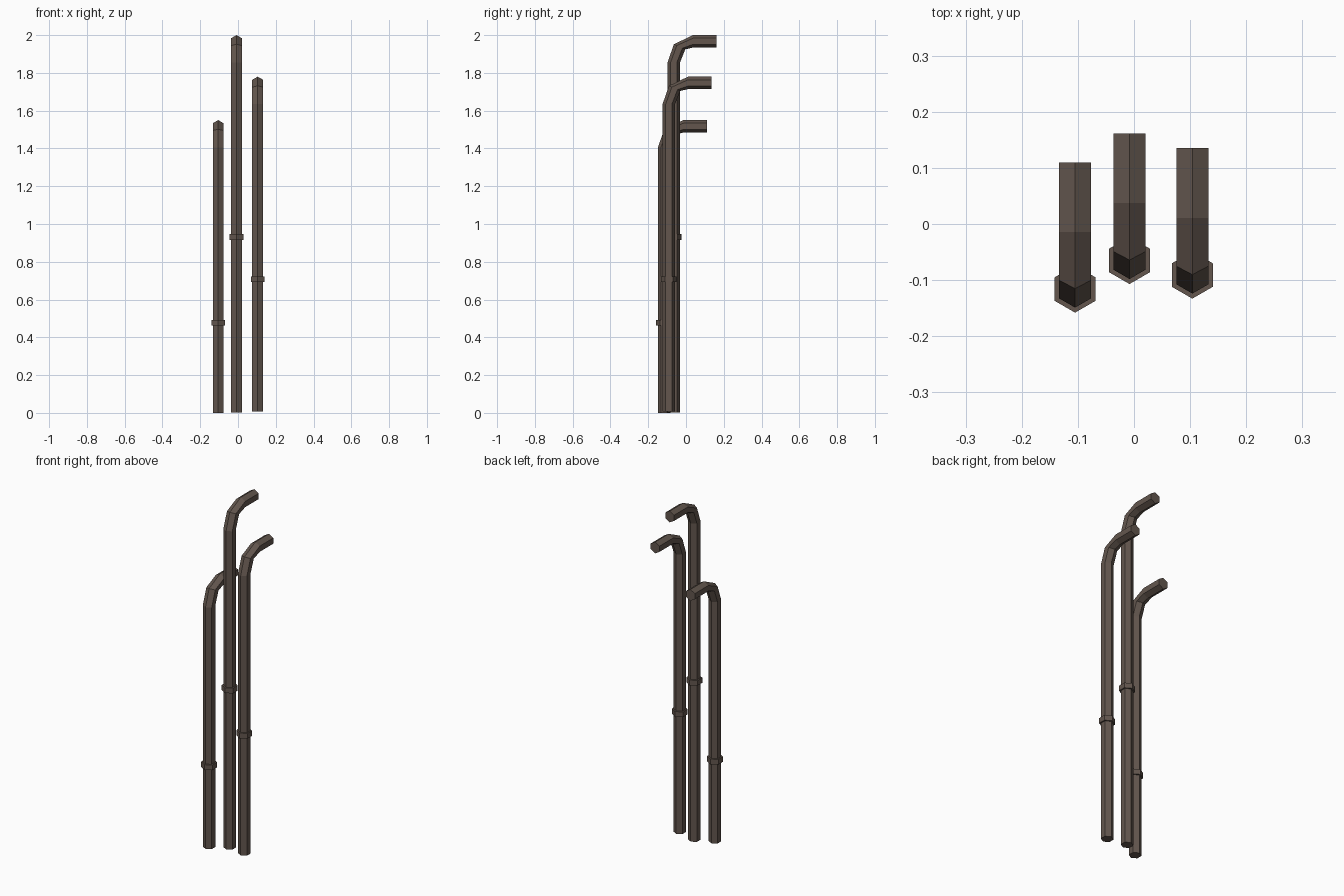
import bpy, bmesh, math
from mathutils import Vector

if "Cube" in bpy.data.objects:
    bpy.data.objects.remove(bpy.data.objects["Cube"])

R_PIPE, R_COLLAR = 0.033, 0.042

metal = bpy.data.materials.new("dark_brown_metal")
metal.diffuse_color = (0.125, 0.094, 0.076, 1)
metal.use_nodes = True
metal.node_tree.nodes["Principled BSDF"].inputs["Base Color"].default_value = metal.diffuse_color


def hex_sweep(name, stations, radius):
    """Capped six-sided tube through (y, z, tilt) stations, one corner facing front."""
    bm = bmesh.new()
    rings = []
    for y, z, tilt in stations:
        out = Vector((0, -math.cos(tilt), math.sin(tilt)))
        ring = []
        for i in range(6):
            a = i * math.pi / 3
            p = Vector((0, y, z)) + radius * (math.cos(a) * out + math.sin(a) * Vector((1, 0, 0)))
            ring.append(bm.verts.new(p))
        rings.append(ring)
    for lo, hi in zip(rings, rings[1:]):
        for i in range(6):
            j = (i + 1) % 6
            bm.faces.new((lo[i], lo[j], hi[j], hi[i]))
    bm.faces.new(rings[0])
    bm.faces.new(rings[-1])
    bmesh.ops.recalc_face_normals(bm, faces=bm.faces)
    mesh = bpy.data.meshes.new(name)
    bm.to_mesh(mesh)
    bm.free()
    mesh.materials.append(metal)
    obj = bpy.data.objects.new(name, mesh)
    bpy.context.collection.objects.link(obj)
    return obj


# side, x, y, bottom z, top z, collar z
pipes = [
    ("left", -0.105, -0.116, 0.0, 1.55, 0.478),
    ("middle", -0.008, -0.065, 0.003, 2.0, 0.931),
    ("right", 0.104, -0.091, 0.008, 1.78, 0.708),
]
for side, x, y, z0, top, zc in pipes:
    h = top - R_PIPE
    # upright pipe with a two-step bend to the rear outlet
    pipe = hex_sweep(side + "_pipe", [
        (y, z0, 0),
        (y, h - 0.112, 0),
        (y + 0.031, h - 0.029, math.radians(24)),
        (y + 0.102, h, math.pi / 2),
        (y + 0.226, h, math.pi / 2),
    ], R_PIPE)
    # clamp collar around the upright
    collar = hex_sweep(side + "_collar", [(y, zc - 0.015, 0), (y, zc + 0.015, 0)], R_COLLAR)
    pipe.location.x = collar.location.x = x
